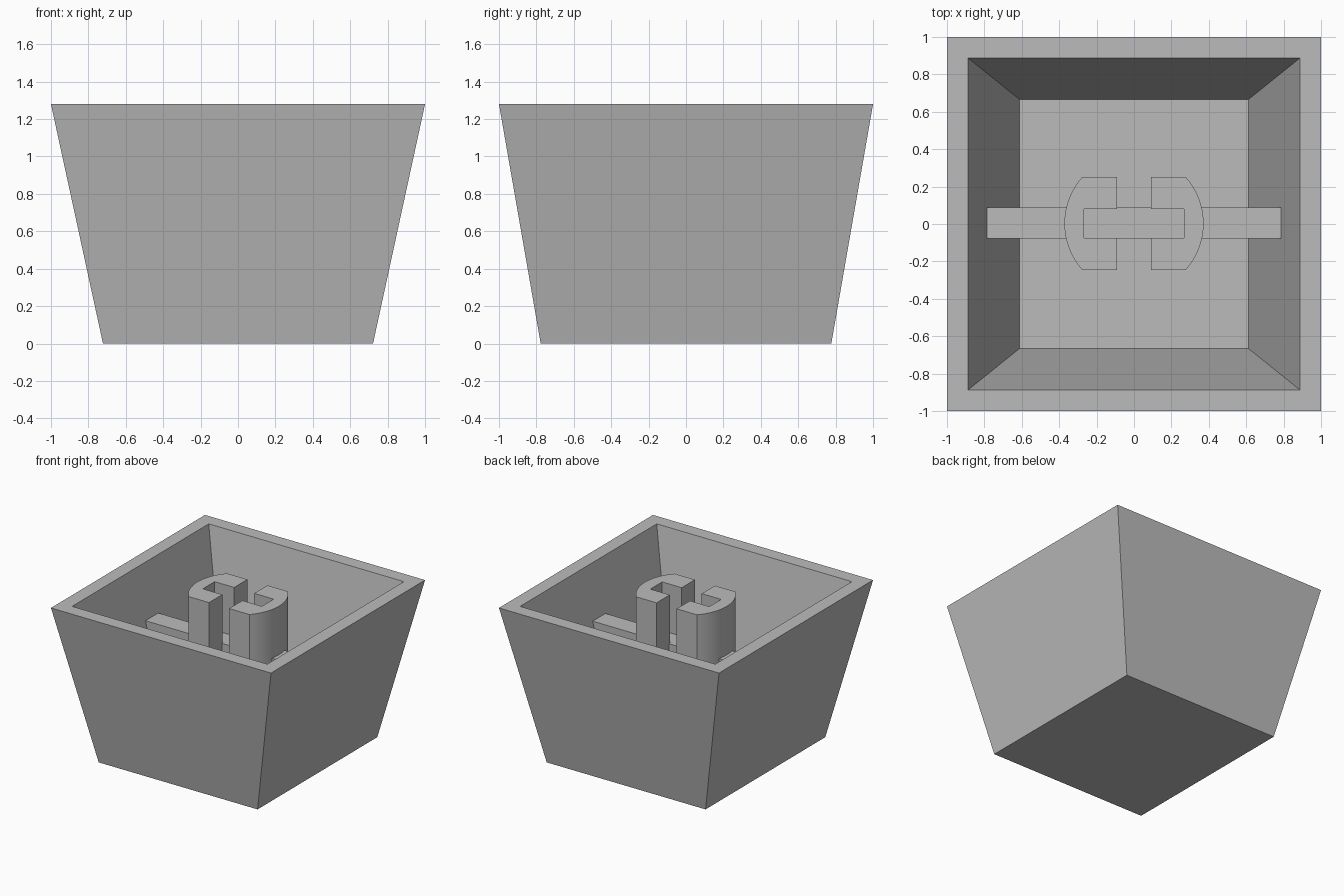
import bpy
import math

# Remove the default cube
default_cube = bpy.data.objects.get("Cube")
if default_cube:
    bpy.data.objects.remove(default_cube, do_unlink=True)

# Single plain grey
grey = bpy.data.materials.new("plain_grey")
grey.use_nodes = True
colour = (0.5, 0.5, 0.5, 1.0)
grey.diffuse_color = colour
grey.node_tree.nodes["Principled BSDF"].inputs["Base Color"].default_value = colour

HEIGHT = 1.28
FLOOR = 0.18
SINK = FLOOR - 0.02  # parts reach slightly into the floor


def make_object(name, verts, faces):
    mesh = bpy.data.meshes.new(name)
    mesh.from_pydata(verts, [], faces)
    mesh.materials.append(grey)
    obj = bpy.data.objects.new(name, mesh)
    bpy.context.collection.objects.link(obj)
    return obj


def loft(name, rings):
    """Join equal-sized rings of points with quads and cap both ends."""
    n = len(rings[0])
    verts = [p for ring in rings for p in ring]
    faces = [tuple(reversed(range(n))),
             tuple(range(len(verts) - n, len(verts)))]
    for r in range(len(rings) - 1):
        a, b = r * n, (r + 1) * n
        for i in range(n):
            j = (i + 1) % n
            faces.append((a + i, a + j, b + j, b + i))
    return make_object(name, verts, faces)


def rectangle(hx, hy, z, cy=0.0):
    return [(-hx, cy - hy, z), (hx, cy - hy, z),
            (hx, cy + hy, z), (-hx, cy + hy, z)]


# Tapered cup: outside wall, rim, inside wall and floor
loft("tapered_shell", [
    rectangle(0.722, 0.777, 0),
    rectangle(1, 1, HEIGHT),
    rectangle(0.887, 0.887, HEIGHT),
    rectangle(0.611, 0.665, FLOOR),
])

# Cross rib, its ends buried in the sloping side walls
loft("cross_rib", [
    rectangle(0.63, 0.083, SINK, 0.005),
    rectangle(0.805, 0.083, 0.88, 0.005),
])

# Pair of notched socket halves with rounded outer sides
RADIUS, HALF_DEPTH, GAP, SLOT_X, SLOT_Y = 0.372, 0.249, 0.091, 0.268, 0.077
limit = math.asin(HALF_DEPTH / RADIUS)
steps = 16
arc = [(RADIUS * math.cos(t), RADIUS * math.sin(t))
       for t in (limit * (2 * i / steps - 1) for i in range(steps + 1))]
profile = arc + [(GAP, HALF_DEPTH), (GAP, SLOT_Y), (SLOT_X, SLOT_Y),
                 (SLOT_X, -SLOT_Y), (GAP, -SLOT_Y), (GAP, -HALF_DEPTH)]

for side, name in ((1, "left_socket_half"), (-1, "right_socket_half")):
    outline = [(side * x, side * y + 0.003) for x, y in profile]
    socket = loft(name, [[(x, y, z) for x, y in outline]
                         for z in (SINK, HEIGHT - 0.001)])
    bpy.ops.object.select_all(action='DESELECT')
    socket.select_set(True)
    bpy.context.view_layer.objects.active = socket
    bpy.ops.object.shade_smooth_by_angle(angle=math.radians(25))
